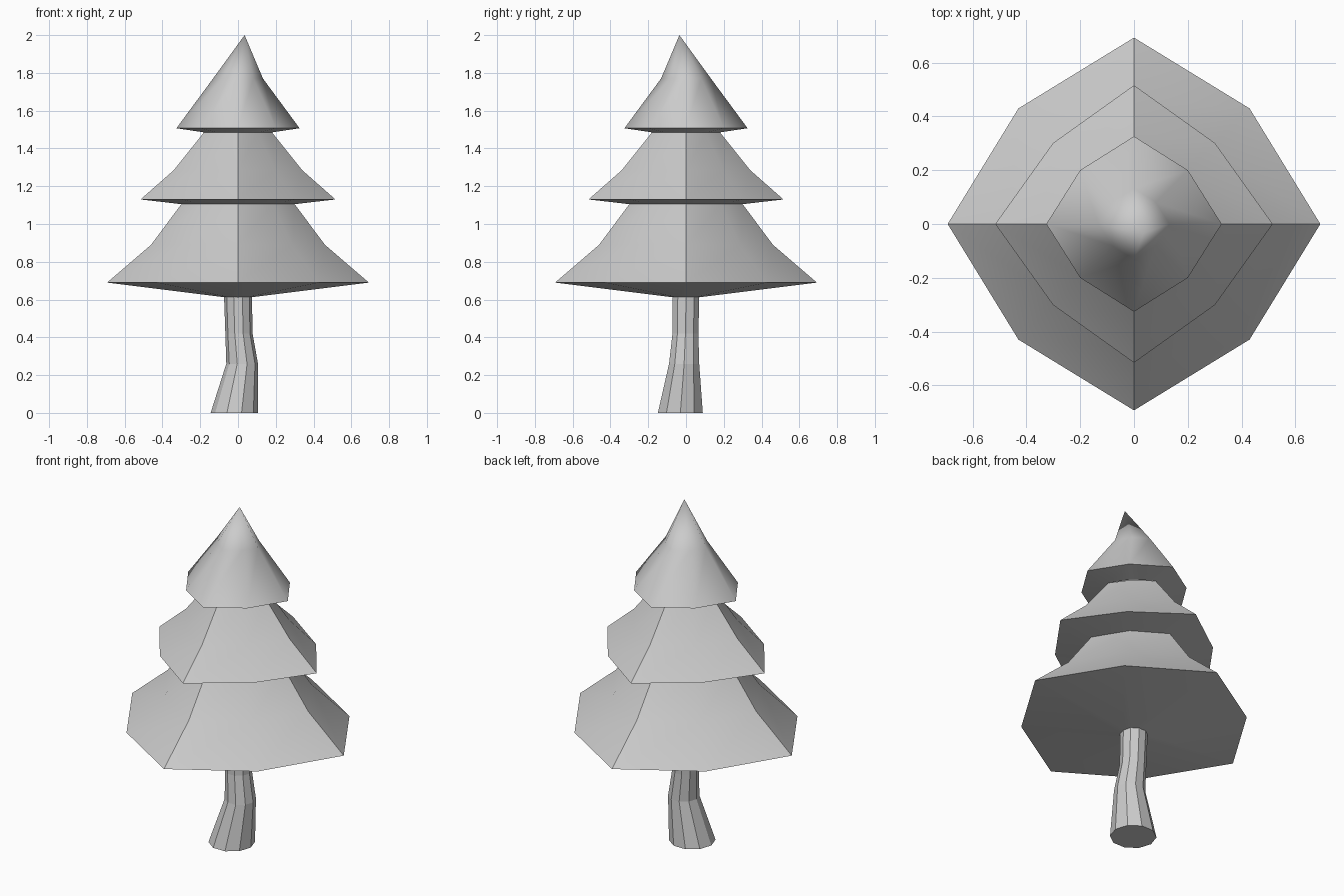
import bpy, bmesh, math

if "Cube" in bpy.data.objects:
    bpy.data.objects.remove(bpy.data.objects["Cube"])


def loft(name, rings, caps=()):
    """Skin a stack of point rings; a ring holding one point closes to a tip."""
    bm = bmesh.new()
    stack = [[bm.verts.new(p) for p in ring] for ring in rings]
    for low, high in zip(stack, stack[1:]):
        n = len(low)
        for i in range(n):
            j = (i + 1) % n
            if len(high) == 1:
                bm.faces.new((low[i], low[j], high[0]))
            else:
                bm.faces.new((low[i], low[j], high[j], high[i]))
    if "bottom" in caps:
        bm.faces.new(stack[0][::-1])
    bm.normal_update()
    mesh = bpy.data.meshes.new(name)
    bm.to_mesh(mesh)
    bm.free()
    obj = bpy.data.objects.new(name, mesh)
    bpy.context.collection.objects.link(obj)
    return obj


def circle(x, y, z, r, n=10):
    return [(x + r * math.cos(2 * math.pi * i / n),
             y + r * math.sin(2 * math.pi * i / n), z) for i in range(n)]


def octagon(r, z, ratio):
    """Eight corners, long on the axes and shorter on the diagonals."""
    pts = []
    for i in range(8):
        rad = r if i % 2 == 0 else r * ratio
        a = math.pi / 4 * i
        pts.append((rad * math.cos(a), rad * math.sin(a), z))
    return pts


def smooth(obj, angle):
    bpy.ops.object.select_all(action='DESELECT')
    obj.select_set(True)
    bpy.context.view_layer.objects.active = obj
    bpy.ops.object.shade_smooth_by_angle(angle=math.radians(angle))


# Bent, faceted trunk
loft("trunk", [circle(-0.02, -0.03, 0, 0.125),
               circle(0.022, -0.01, 0.26, 0.084),
               circle(0.005, -0.003, 0.42, 0.072),
               circle(0, 0, 0.62, 0.074)], caps=("bottom",))

# Branch tiers: (radius, height) from inner underside ring, over the rim, upward
tiers = {
    "lower_branches": (0.877, 40, [(0.07, 0.612), (0.693, 0.69), (0.46, 0.89), (0.30, 1.105)], None),
    "middle_branches": (0.825, 40, [(0.30, 1.105), (0.516, 1.13), (0.34, 1.285), (0.18, 1.485)], None),
    "top_branches": (0.868, 75, [(0.18, 1.485), (0.326, 1.507), (0.132, 1.77)], (0.035, -0.035, 2.0)),
}
for name, (ratio, angle, profile, tip) in tiers.items():
    rings = [octagon(r, z, ratio) for r, z in profile]
    if tip:
        rings.append([tip])
    smooth(loft(name, rings), angle)
